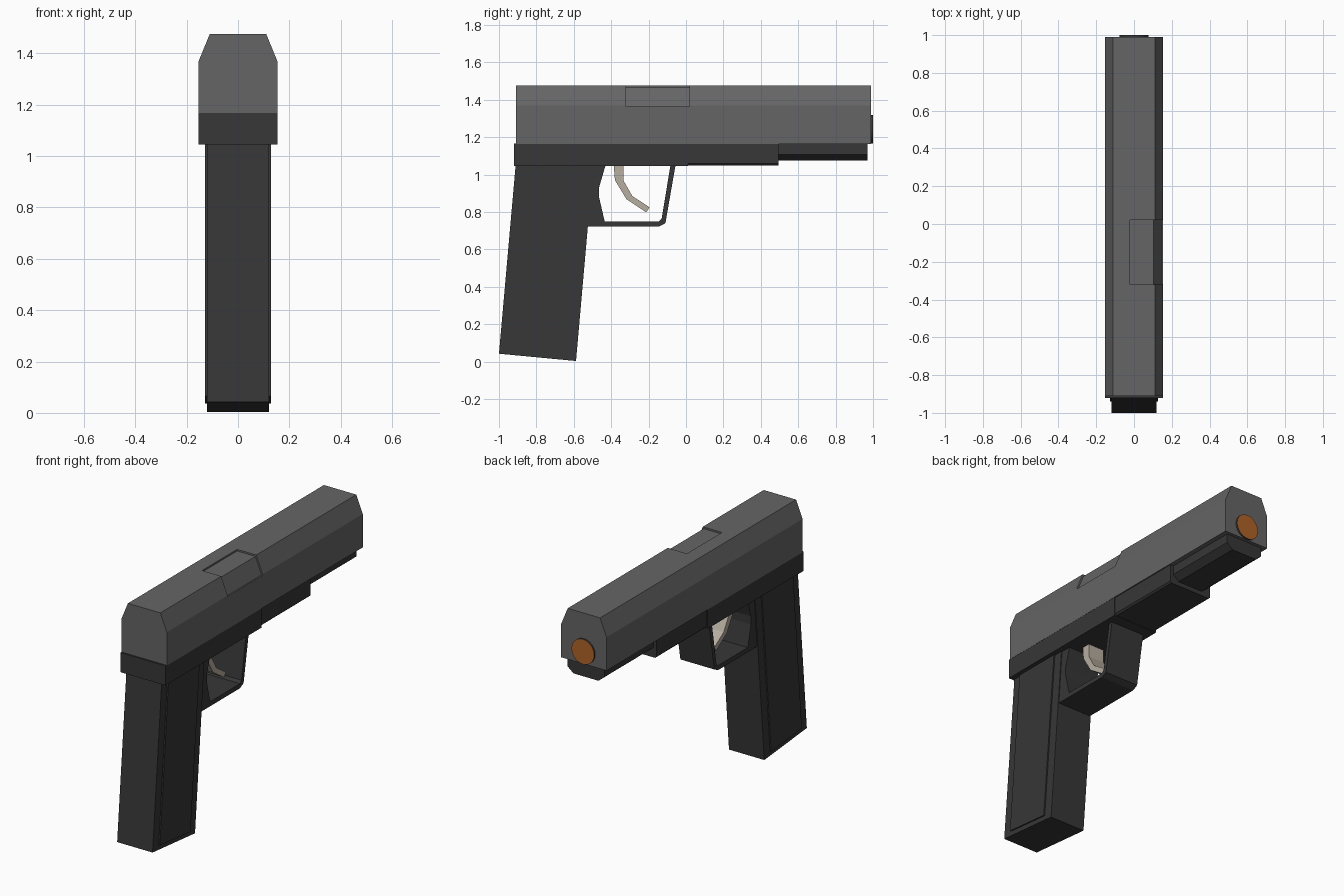
import bpy, bmesh, math
from mathutils import Vector

if "Cube" in bpy.data.objects:
    bpy.data.objects.remove(bpy.data.objects["Cube"])


def material(name, rgb):
    m = bpy.data.materials.new(name)
    m.diffuse_color = (*rgb, 1)
    m.use_nodes = True
    m.node_tree.nodes["Principled BSDF"].inputs["Base Color"].default_value = m.diffuse_color
    return m


GREY = material("slide grey", (0.13, 0.13, 0.13))
BLACK = material("frame black", (0.038, 0.038, 0.038))
TAN = material("trigger tan", (0.47, 0.42, 0.35))
ORANGE = material("muzzle orange", (0.42, 0.125, 0.02))


def prism(name, profile, axis, lo, hi, mat):
    """Extrude a 2D outline: axis 'x' takes (y, z) points, axis 'y' takes (x, z)."""
    bm = bmesh.new()
    def point(p, d):
        return (d, p[0], p[1]) if axis == 'x' else (p[0], d, p[1])
    face = bm.faces.new([bm.verts.new(point(p, lo)) for p in profile])
    new = bmesh.ops.extrude_face_region(bm, geom=[face])["geom"]
    move = Vector((hi - lo, 0, 0)) if axis == 'x' else Vector((0, hi - lo, 0))
    bmesh.ops.translate(bm, vec=move, verts=[v for v in new if isinstance(v, bmesh.types.BMVert)])
    bmesh.ops.recalc_face_normals(bm, faces=bm.faces)
    mesh = bpy.data.meshes.new(name)
    bm.to_mesh(mesh)
    bm.free()
    mesh.materials.append(mat)
    ob = bpy.data.objects.new(name, mesh)
    bpy.context.collection.objects.link(ob)
    return ob


def mirrored(half):
    """Close a right-hand outline with its mirror image."""
    return half + [(-x, z) for x, z in reversed(half)]


# Slide with bevelled top edges
slide = prism("slide", mirrored([(0.154, 1.163), (0.154, 1.368), (0.11, 1.475)]),
              'y', -0.91, 0.99, GREY)

# Shallow ejection port cut into the top and right bevel
cutter = prism("port_cutter", [(-0.02, 1.6), (-0.02, 1.465), (0.104, 1.465),
                               (0.146, 1.363), (0.3, 1.363), (0.3, 1.6)],
               'y', -0.32, 0.02, GREY)
cutter.hide_render = True
cutter.hide_viewport = True
cut = slide.modifiers.new("ejection_port", 'BOOLEAN')
cut.operation = 'DIFFERENCE'
cut.solver = 'EXACT'
cut.object = cutter

# Frame: rear block, middle block and bevelled front rail
prism("rear_frame", mirrored([(0.153, 1.045), (0.153, 1.165)]), 'y', -0.92, 0.01, BLACK)
prism("middle_frame", mirrored([(0.137, 1.048), (0.147, 1.058), (0.147, 1.165)]),
      'y', 0.0, 0.495, BLACK)
prism("front_rail", mirrored([(0.085, 1.075), (0.125, 1.108), (0.125, 1.165)]),
      'y', 0.49, 0.97, BLACK)

# Slanted grip with a raised panel on both sides
prism("grip", [(-0.91, 1.06), (-1.0, 0.042), (-0.588, 0.003), (-0.495, 1.06)],
      'x', -0.12, 0.12, BLACK)
panel = [(-0.855, 1.05), (-0.94, 0.065), (-0.643, 0.036), (-0.553, 1.05)]
for side, label in ((-1, "left"), (1, "right")):
    prism(label + "_grip_panel", panel, 'x', side * 0.115, side * 0.128, BLACK)

# Trigger guard loop, including the web against the grip
prism("trigger_guard", [
    (-0.54, 1.05), (-0.43, 1.05), (-0.465, 0.93), (-0.465, 0.88), (-0.435, 0.75),
    (-0.145, 0.75), (-0.13, 0.765), (-0.083, 1.05), (-0.056, 1.05),
    (-0.11, 0.74), (-0.145, 0.722), (-0.55, 0.722)], 'x', -0.115, 0.115, BLACK)

# Curved trigger
prism("trigger", [
    (-0.387, 1.06), (-0.38, 0.97), (-0.318, 0.868), (-0.212, 0.798), (-0.195, 0.825),
    (-0.287, 0.885), (-0.333, 0.965), (-0.333, 1.06)], 'x', -0.055, 0.055, TAN)

# Muzzle plug: black rim with an orange front face
circle = [(0.077 * math.cos(2 * math.pi * i / 24), 1.242 + 0.077 * math.sin(2 * math.pi * i / 24))
          for i in range(24)]
muzzle = prism("muzzle", circle, 'y', 0.96, 1.0, BLACK)
muzzle.data.materials.append(ORANGE)
for poly in muzzle.data.polygons:
    if poly.normal.y > 0.5:
        poly.material_index = 1
